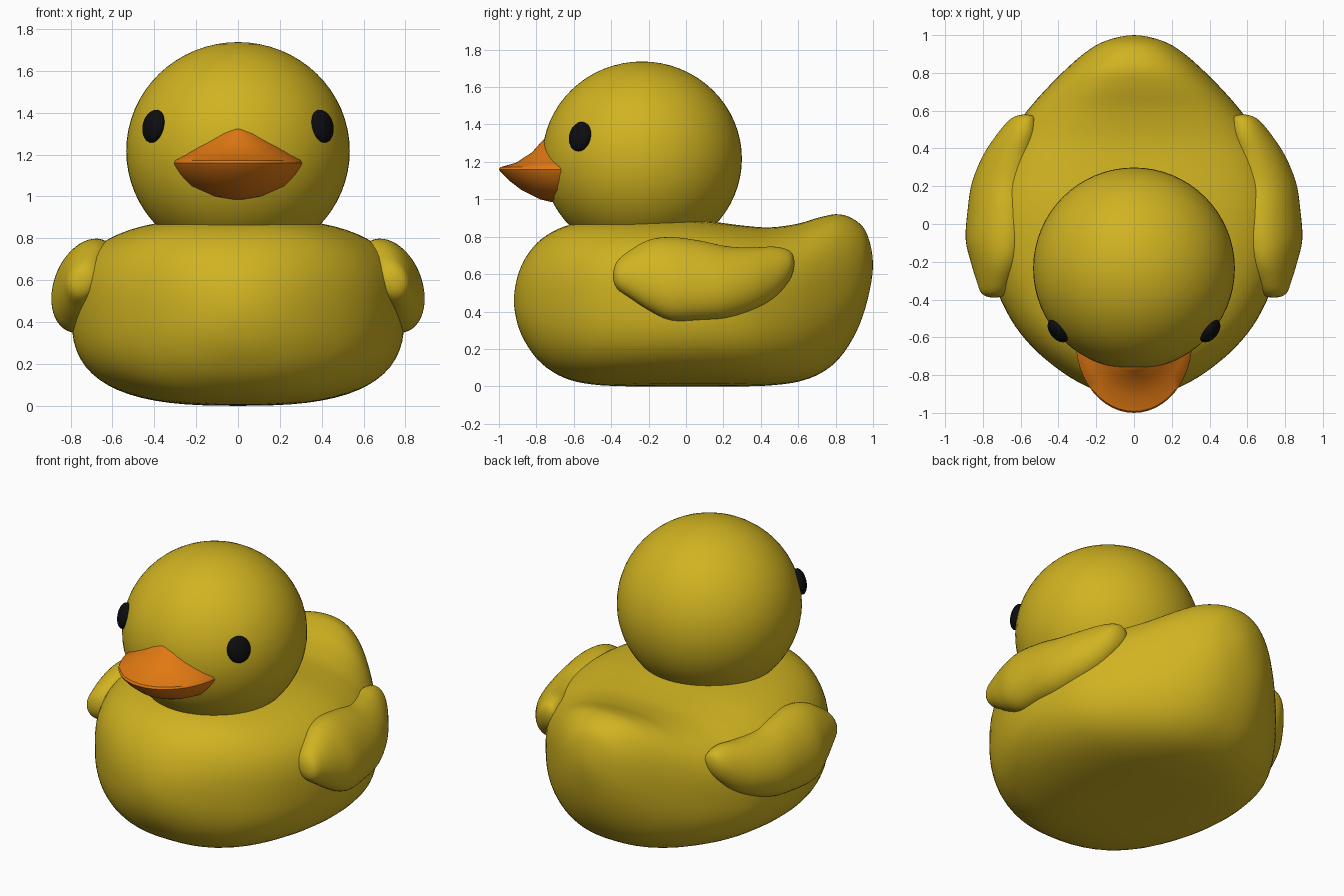
import bpy, bmesh
from math import cos, sin, pi, radians
from mathutils import Vector

if "Cube" in bpy.data.objects:
    bpy.data.objects.remove(bpy.data.objects["Cube"])


def material(name, rgb):
    m = bpy.data.materials.new(name)
    m.diffuse_color = (*rgb, 1)
    m.use_nodes = True
    m.node_tree.nodes["Principled BSDF"].inputs["Base Color"].default_value = m.diffuse_color
    return m


YELLOW = material("yellow", (0.63, 0.45, 0.015))
ORANGE = material("orange", (0.75, 0.19, 0.006))
BLACK = material("black", (0.004, 0.004, 0.005))


def finish(ob, mat, mirror=False):
    ob.data.materials.append(mat)
    if mirror:
        m = ob.modifiers.new("mirror", 'MIRROR')
        m.use_axis = (True, False, False)
        m.mirror_object = ORIGIN
    bpy.ops.object.select_all(action='DESELECT')
    ob.select_set(True)
    bpy.context.view_layer.objects.active = ob
    bpy.ops.object.shade_smooth_by_angle(angle=radians(40))


def loft(name, rings):
    bm = bmesh.new()
    vs = [[bm.verts.new(p) for p in r] for r in rings]
    n = len(vs[0])
    for a, b in zip(vs, vs[1:]):
        for i in range(n):
            j = (i + 1) % n
            bm.faces.new((a[i], a[j], b[j], b[i]))
    bm.faces.new(vs[0])
    bm.faces.new(vs[-1])
    bmesh.ops.remove_doubles(bm, verts=bm.verts, dist=1e-4)
    bmesh.ops.recalc_face_normals(bm, faces=bm.faces)
    me = bpy.data.meshes.new(name)
    bm.to_mesh(me)
    bm.free()
    ob = bpy.data.objects.new(name, me)
    bpy.context.collection.objects.link(ob)
    return ob


def smooth_rows(rows, steps=4):
    """Catmull-Rom through rows; negated sizes beyond the poles keep the ends round."""
    flip = lambda r: (*r[:3], -r[3], -r[4])
    rows = [flip(rows[1])] + rows + [flip(rows[-2])]
    out = []
    for p, q, r, s in zip(rows, rows[1:], rows[2:], rows[3:]):
        for k in range(steps):
            t = k / steps
            out.append([0.5 * (2 * b + (c - a) * t + (2 * a - 5 * b + 4 * c - d) * t * t
                               + (3 * b - a - 3 * c + d) * t ** 3)
                        for a, b, c, d in zip(p, q, r, s)])
    return out + [rows[-2]]


def spow(v, e):
    return (1 if v >= 0 else -1) * abs(v) ** e


def tube(name, rows, square=0.0, lean=0.0, seg=48):
    """Rows are (y, centre x, centre z, half width, half height)."""
    rings = []
    for y, xc, zc, w, h in smooth_rows(rows):
        e = 2 / (2 + square * abs(w))
        ring = []
        for i in range(seg):
            a = 2 * pi * i / seg
            u, v = w * spow(cos(a), e), h * spow(sin(a), e)
            ring.append((xc + u - lean * v, y, zc + v + 0.75 * lean * u))
        rings.append(ring)
    return loft(name, rings)


ORIGIN = None

# body: (y, half width, bottom, top)
profile = [(-.92, 0, .46, .46), (-.90, .14, .33, .59), (-.85, .27, .22, .70),
           (-.77, .40, .12, .79), (-.65, .54, .045, .855), (-.5, .655, .01, .885),
           (-.3, .745, 0, .895), (-.1, .79, 0, .895), (.1, .79, 0, .885),
           (.3, .745, 0, .86), (.45, .67, .005, .85), (.6, .565, .025, .87),
           (.72, .46, .07, .905), (.82, .36, .15, .92), (.91, .255, .29, .885),
           (.97, .15, .46, .81), (1.0, 0, .65, .65)]
body = tube("body", [(y, 0, (b + t) / 2, w, (t - b) / 2) for y, w, b, t in profile],
            square=1.0, seg=64)
finish(body, YELLOW)

# head
HEAD, RADII = Vector((0, -.235, 1.217)), Vector((.534, .534, .52))
bpy.ops.mesh.primitive_uv_sphere_add(segments=64, ring_count=32, location=HEAD, radius=1)
head = bpy.context.object
head.name = "head"
head.scale = RADII
finish(head, YELLOW)
ORIGIN = body

# wings
wing = tube("wing", [(-.39, .74, .59, 0, 0), (-.37, .74, .595, .06, .07),
                     (-.3, .735, .60, .09, .125), (-.2, .73, .595, .12, .185),
                     (-.08, .725, .575, .15, .22), (.08, .715, .565, .15, .21),
                     (.22, .695, .555, .15, .19), (.36, .66, .575, .13, .165),
                     (.47, .62, .61, .10, .135), (.54, .595, .64, .07, .09),
                     (.57, .58, .655, .045, .05), (.58, .575, .66, 0, 0)], lean=0.33)
finish(wing, YELLOW, mirror=True)

# eyes, lying tangent to the head
spot = Vector((.402, -.566, 1.335))
bpy.ops.mesh.primitive_uv_sphere_add(segments=32, ring_count=16, location=spot, radius=1)
eye = bpy.context.object
eye.name = "eye"
eye.rotation_mode = 'QUATERNION'
eye.rotation_quaternion = (spot - HEAD).to_track_quat('Z', 'Y')
eye.scale = (.07, .08, .04)
finish(eye, BLACK, mirror=True)

# beak: (z, half width, depth)
levels = [(.985, .05, .10), (1.0, .13, .16), (1.05, .23, .26), (1.10, .275, .325),
          (1.145, .303, .37), (1.16, .308, .38), (1.172, .303, .372), (1.195, .265, .29),
          (1.25, .195, .205), (1.30, .13, .16), (1.325, .07, .135), (1.332, .02, .11)]
beak = loft("beak", [[(w * sin(2 * pi * i / 48), -.62 - d * cos(2 * pi * i / 48), z)
                      for i in range(48)] for z, w, d in levels])
finish(beak, ORANGE)
